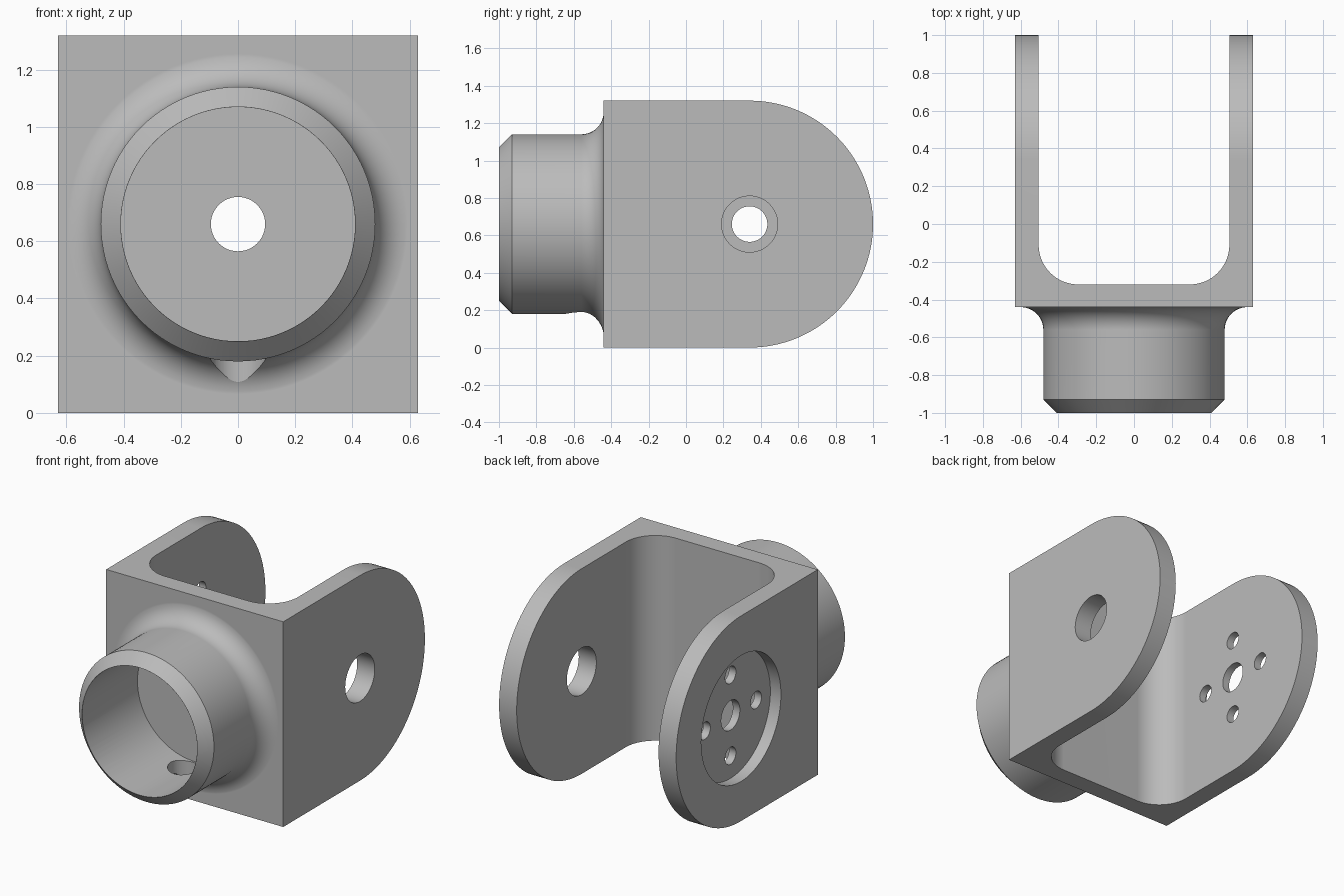
import bpy, bmesh
from math import pi, cos, sin, radians
from mathutils import Matrix, Vector

cube = bpy.data.objects.get("Cube")
if cube:
    bpy.data.objects.remove(cube, do_unlink=True)

# Main dimensions
W, H, T = 0.63, 1.32, 0.125        # half width, height, arm thickness
MID = H / 2                        # height of every hole axis
FRONT, INNER, PIVOT = -0.44, -0.32, 0.34

metal = bpy.data.materials.new("plain grey")
metal.use_nodes = True
grey = (0.5, 0.5, 0.5, 1)
metal.diffuse_color = grey
metal.node_tree.nodes["Principled BSDF"].inputs["Base Color"].default_value = grey


def arc(cx, cy, r, start, end, n):
    """Points along a circular arc, angles in degrees."""
    angles = [radians(start + (end - start) * i / n) for i in range(n + 1)]
    return [(cx + r * cos(a), cy + r * sin(a)) for a in angles]


def finish(bm, name):
    bmesh.ops.recalc_face_normals(bm, faces=bm.faces)
    mesh = bpy.data.meshes.new(name)
    bm.to_mesh(mesh)
    bm.free()
    mesh.materials.append(metal)
    ob = bpy.data.objects.new(name, mesh)
    bpy.context.collection.objects.link(ob)
    return ob


def prism(name, points, direction):
    """Extrude a closed outline of 3D points."""
    bm = bmesh.new()
    face = bm.faces.new([bm.verts.new(p) for p in points])
    new = bmesh.ops.extrude_face_region(bm, geom=[face])["geom"]
    bmesh.ops.translate(bm, vec=direction,
                        verts=[v for v in new if isinstance(v, bmesh.types.BMVert)])
    return finish(bm, name)


def drill(name, start, end, r, n=48):
    """Round cutter between two points."""
    a, b = Vector(start), Vector(end)
    turn = (b - a).to_track_quat('Z', 'Y').to_matrix().to_4x4()
    bm = bmesh.new()
    bmesh.ops.create_cone(bm, cap_ends=True, segments=n, radius1=r, radius2=r,
                          depth=(b - a).length,
                          matrix=Matrix.Translation((a + b) / 2) @ turn)
    return finish(bm, name)


def combine(ob, tool, operation):
    mod = ob.modifiers.new(tool.name, 'BOOLEAN')
    mod.object, mod.operation, mod.solver = tool, operation, 'EXACT'
    tool.hide_render = True
    bpy.context.view_layer.objects.active = ob
    bpy.ops.object.modifier_apply(modifier=mod.name)
    bpy.data.objects.remove(tool, do_unlink=True)


# U-shaped fork, seen from above, with rounded inner corners
R = 0.21
inside = W - T
outline = [(-W, FRONT), (W, FRONT), (W, 1.1), (inside, 1.1)]
outline += arc(inside - R, INNER + R, R, 0, -90, 16)
outline += arc(-inside + R, INNER + R, R, -90, -180, 16)
outline += [(-inside, 1.1), (-W, 1.1)]
fork = prism("clevis_bracket", [(x, y, 0) for x, y in outline], (0, 0, H))

# Side outline rounds both arm ends
side = [(-0.6, 0), *arc(PIVOT, MID, MID, -90, 90, 64), (-0.6, H)]
combine(fork, prism("arm_rounding", [(-1, y, z) for y, z in side], (2, 0, 0)), 'INTERSECT')

# Turned socket with chamfered mouth and a fillet at its root
F = 0.12
profile = [(0, -1), (0.41, -1), (0.48, -0.93)]
profile += arc(0.48 + F, FRONT - F, F, 180, 90, 12)
profile[-1] = (0.6, FRONT + 0.0005)
profile += [(0.6, -0.39), (0, -0.39)]
bm = bmesh.new()
verts = [bm.verts.new((r, y, MID)) for r, y in profile]
edges = [bm.edges.new(pair) for pair in zip(verts, verts[1:])]
bmesh.ops.spin(bm, geom=verts + edges, cent=(0, 0, MID), axis=(0, 1, 0),
               angle=2 * pi, steps=96, use_duplicate=False)
bmesh.ops.remove_doubles(bm, verts=bm.verts, dist=0.0001)
combine(fork, finish(bm, "socket"), 'UNION')

# Socket bore, cable hole through the wall, and drain hole below
cutters = [
    drill("socket_bore", (0, -1.1, MID), (0, FRONT + 0.003, MID), 0.4095, 96),
    drill("centre_hole", (0, -0.6, MID), (0, -0.2, MID), 0.095),
    drill("drain_hole", (0, -0.547, MID), (0, -0.547, -0.1), 0.097),
    # Plain pivot hole in the left arm
    drill("pivot_hole", (0.4, PIVOT, MID), (0.8, PIVOT, MID), 0.15),
    # Round recess and hub hole in the right arm
    drill("hub_recess", (-0.8, PIVOT, MID), (-W + 0.075, PIVOT, MID), 0.405, 96),
    drill("hub_hole", (-0.8, PIVOT, MID), (-0.4, PIVOT, MID), 0.095),
]
# Ring of four screw holes
for i in range(4):
    y, z = PIVOT + 0.26 * cos(i * pi / 2), MID + 0.26 * sin(i * pi / 2)
    cutters.append(drill("screw_hole", (-0.8, y, z), (-0.4, y, z), 0.055, 32))
for cutter in cutters:
    combine(fork, cutter, 'DIFFERENCE')

# Smooth curves, crisp edges, flat plates
bpy.ops.object.select_all(action='DESELECT')
fork.select_set(True)
bpy.context.view_layer.objects.active = fork
bpy.ops.object.shade_smooth_by_angle(angle=radians(25))
weighted = fork.modifiers.new("flat_plates", 'WEIGHTED_NORMAL')
weighted.keep_sharp = True
